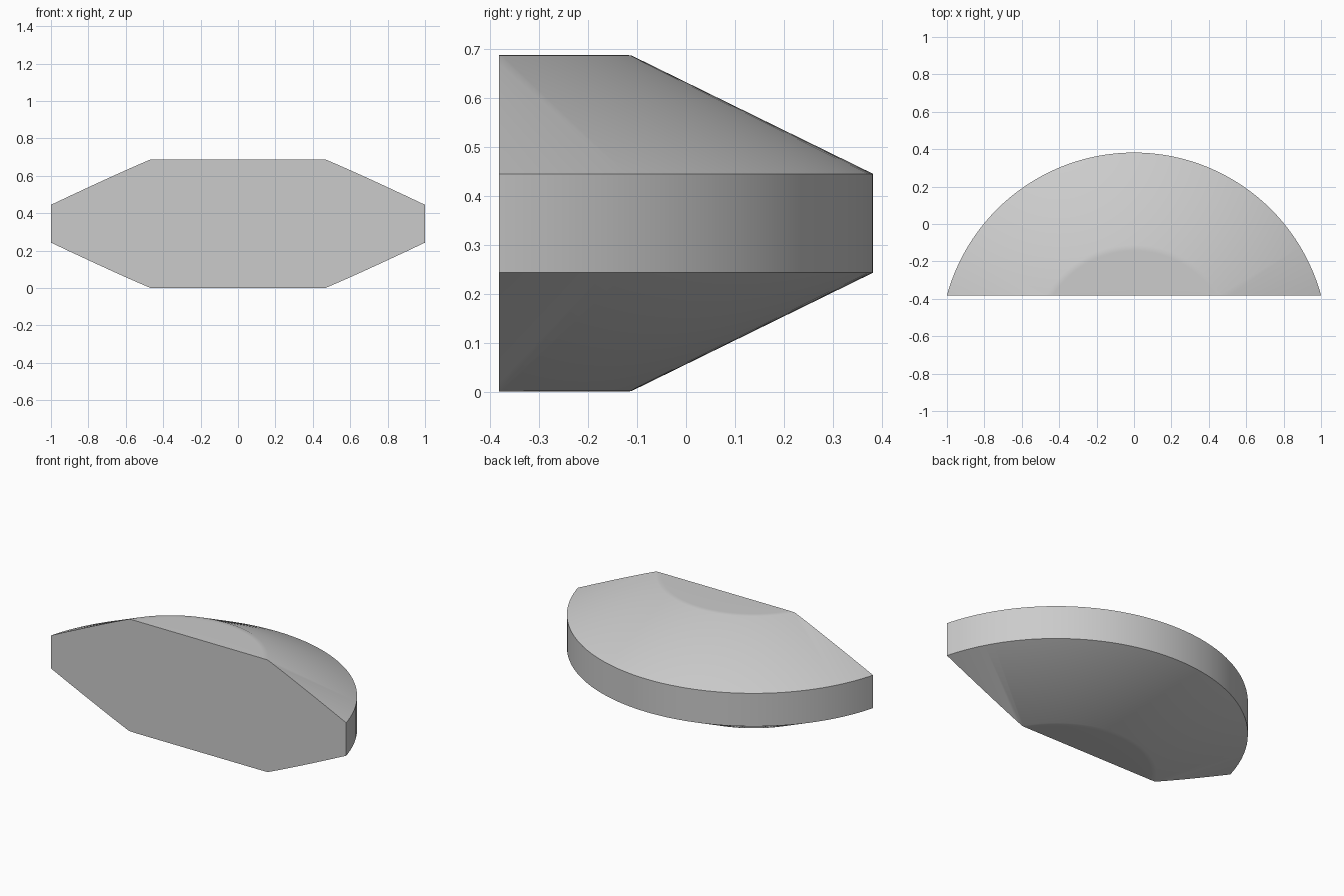
import bpy, bmesh, math
from mathutils import Vector

cube = bpy.data.objects.get("Cube")
if cube:
    bpy.data.objects.remove(cube, do_unlink=True)

FRONT_Y, CENTRE_Y = -0.382, -0.655      # flat front and axis of the round back
RIM_R, CAP_R = 1.037, 0.543             # radii of the rim and of the flat caps
HEIGHT, BAND_LOW = 0.688, 0.243
SEGMENTS = 128

# Half profile of the disc, mirrored from bottom to top
lower = [(0, 0), (CAP_R - 0.03, 0), (CAP_R, 0.001), (RIM_R, BAND_LOW)]
profile = lower + [(r, HEIGHT - z) for r, z in reversed(lower)]

# Revolve the profile around the vertical axis
bm = bmesh.new()
verts = [bm.verts.new((r, CENTRE_Y, z)) for r, z in profile]
edges = [bm.edges.new(pair) for pair in zip(verts, verts[1:])]
bmesh.ops.spin(bm, geom=verts + edges, cent=Vector((0, CENTRE_Y, 0)),
               axis=(0, 0, 1), angle=math.tau, steps=SEGMENTS)
bmesh.ops.remove_doubles(bm, verts=bm.verts, dist=0.0001)

# Cut off the front and close it with one flat face
cut = bmesh.ops.bisect_plane(bm, geom=bm.verts[:] + bm.edges[:] + bm.faces[:],
                             plane_co=(0, FRONT_Y, 0), plane_no=(0, -1, 0),
                             clear_outer=True)
rim = [e for e in cut["geom_cut"] if isinstance(e, bmesh.types.BMEdge)]
bmesh.ops.contextual_create(bm, geom=rim)
bmesh.ops.recalc_face_normals(bm, faces=bm.faces)

mesh = bpy.data.meshes.new("half_disc_body")
bm.to_mesh(mesh)
bm.free()
body = bpy.data.objects.new("half_disc_body", mesh)
bpy.context.collection.objects.link(body)

# Plain grey finish
grey = bpy.data.materials.new("light_grey")
grey.use_nodes = True
colour = (0.6, 0.6, 0.6, 1)
grey.diffuse_color = colour
grey.node_tree.nodes["Principled BSDF"].inputs["Base Color"].default_value = colour
mesh.materials.append(grey)

# Smooth round surfaces, sharp rim and front edges
bpy.ops.object.select_all(action="DESELECT")
body.select_set(True)
bpy.context.view_layer.objects.active = body
bpy.ops.object.shade_smooth_by_angle(angle=math.radians(30))
